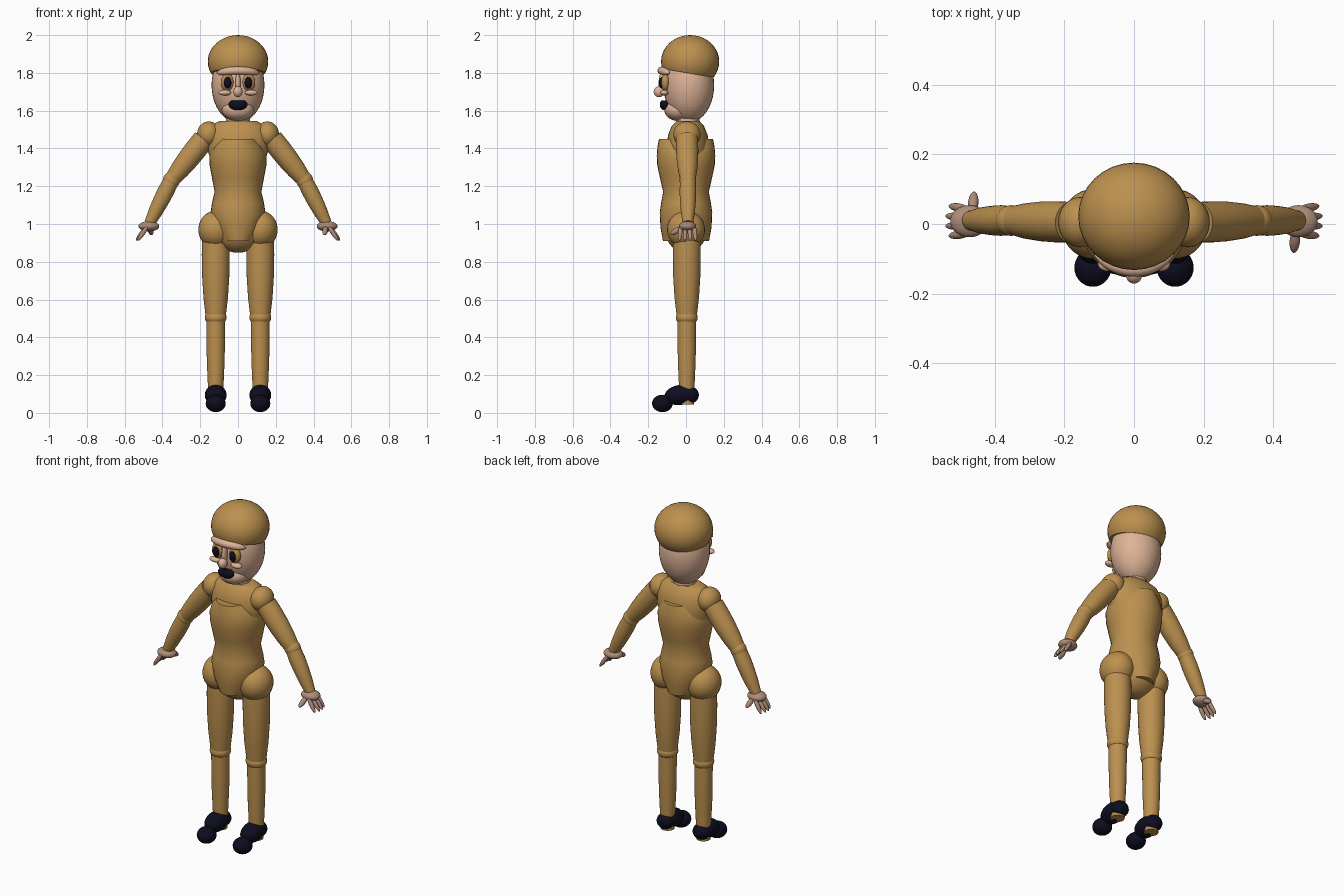
import bpy, bmesh, math
from mathutils import Vector, Matrix

cube = bpy.data.objects.get("Cube")
if cube:
    bpy.data.objects.remove(cube, do_unlink=True)


def material(name, rgb):
    m = bpy.data.materials.new(name)
    m.use_nodes = True
    m.diffuse_color = (*rgb, 1)
    m.node_tree.nodes["Principled BSDF"].inputs["Base Color"].default_value = (*rgb, 1)
    return m


OCHRE = material("ochre cloth", (0.50, 0.28, 0.078))
SKIN = material("skin", (0.73, 0.45, 0.31))
HAND = material("hand skin", (0.42, 0.26, 0.19))
DARK = material("dark navy", (0.004, 0.004, 0.014))


def finish(name, bm, mat):
    bmesh.ops.recalc_face_normals(bm, faces=bm.faces)
    mesh = bpy.data.meshes.new(name)
    bm.to_mesh(mesh)
    bm.free()
    ob = bpy.data.objects.new(name, mesh)
    bpy.context.collection.objects.link(ob)
    mesh.materials.append(mat)
    bpy.ops.object.select_all(action="DESELECT")
    ob.select_set(True)
    bpy.context.view_layer.objects.active = ob
    bpy.ops.object.shade_smooth_by_angle(angle=math.radians(40))
    return ob


def ball(name, centre, radii, mat, tilt=0, cut=None):
    """Ellipsoid, tilted about x, optionally cut flat below a plane."""
    bm = bmesh.new()
    bmesh.ops.create_uvsphere(bm, u_segments=32, v_segments=20, radius=1)
    m = Matrix.Translation(centre) @ Matrix.Rotation(tilt, 4, "X") @ Matrix.Diagonal((*radii, 1))
    bm.transform(m)
    if cut:
        geom = bm.verts[:] + bm.edges[:] + bm.faces[:]
        bmesh.ops.bisect_plane(bm, geom=geom, plane_co=cut[0], plane_no=cut[1], clear_inner=True)
        bmesh.ops.holes_fill(bm, edges=[e for e in bm.edges if e.is_boundary], sides=0)
    return finish(name, bm, mat)


def loft(name, rings, mat, segments=32):
    """Skin elliptical rings given as (centre, side axis, depth axis)."""
    bm = bmesh.new()
    loops = []
    for c, u, v in rings:
        angles = [2 * math.pi * i / segments for i in range(segments)]
        loops.append([bm.verts.new(c + u * math.cos(a) + v * math.sin(a)) for a in angles])
    for a, b in zip(loops, loops[1:]):
        for i in range(segments):
            j = (i + 1) % segments
            bm.faces.new((a[i], a[j], b[j], b[i]))
    bm.faces.new(loops[0])
    bm.faces.new(loops[-1])
    return finish(name, bm, mat)


def limb(name, start, end, radii, mat):
    """Round limb with radii spread evenly along its axis."""
    start, end = Vector(start), Vector(end)
    axis = (end - start).normalized()
    u = axis.cross(Vector((0, 1, 0))).normalized()
    v = axis.cross(u)
    n = len(radii) - 1
    rings = [(start.lerp(end, i / n), u * r, v * r) for i, r in enumerate(radii)]
    return loft(name, rings, mat)


def sausage(name, start, end, r, mat):
    """Slim ellipsoid stretched between two points."""
    start, end = Vector(start), Vector(end)
    d = end - start
    bm = bmesh.new()
    bmesh.ops.create_uvsphere(bm, u_segments=16, v_segments=12, radius=1)
    rot = d.to_track_quat("Z", "Y").to_matrix().to_4x4()
    bm.transform(Matrix.Translation((start + end) / 2) @ rot @ Matrix.Diagonal((r, r, d.length / 2, 1)))
    return finish(name, bm, mat)


# Torso: barrel with flat ends, shoulder yoke and pelvis
profile = [(0.91, 0.085, 0.122), (0.98, 0.125, 0.135), (1.06, 0.145, 0.139), (1.11, 0.138, 0.132),
           (1.17, 0.124, 0.121), (1.24, 0.137, 0.137), (1.31, 0.15, 0.152), (1.36, 0.152, 0.155),
           (1.41, 0.135, 0.151), (1.45, 0.1, 0.143)]
loft("torso", [(Vector((0, 0, z)), Vector((x, 0, 0)), Vector((0, y, 0))) for z, x, y in profile], OCHRE)
yoke = [(1.3, 0.13, 0.1), (1.4, 0.165, 0.115), (1.47, 0.165, 0.105), (1.52, 0.145, 0.085), (1.545, 0.1, 0.06)]
loft("shoulder_yoke", [(Vector((0, 0.01, z)), Vector((x, 0, 0)), Vector((0, y, 0))) for z, x, y in yoke], OCHRE)
ball("pelvis", (0, 0, 0.97), (0.135, 0.11, 0.122), OCHRE)

# Head, chin and cap
limb("neck", (0, 0.01, 1.5), (0, 0.01, 1.6), (0.065, 0.06), SKIN)
ball("head", (0, 0.015, 1.735), (0.14, 0.134, 0.198), SKIN)
ball("chin", (0, -0.04, 1.605), (0.085, 0.075, 0.06), SKIN)
ball("cap", (0, 0.022, 1.86), (0.16, 0.154, 0.14), OCHRE,
     cut=((0, 0.022, 1.797), Vector((0, 0.17, 1))))

# Face
brow = []
for i in range(17):
    t = i / 8 - 1
    r = 0.021 * math.sqrt(max(1 - t ** 4, 0.02))
    c = Vector((0.113 * t, -0.13 + 0.04 * t * t, 1.812 - 0.012 * t * t))
    brow.append((c, Vector((0, r, 0)), Vector((0, 0, r))))
loft("brow", brow, SKIN, 16)
ball("nose_bridge", (0, -0.125, 1.745), (0.014, 0.02, 0.06), SKIN)
ball("nose_tip", (0, -0.143, 1.7), (0.024, 0.028, 0.029), SKIN)
ball("mouth", (0, -0.112, 1.632), (0.05, 0.027, 0.03), DARK,
     cut=((0, 0, 1.655), Vector((0, 0, -1))))

for side, s in (("left", 1), ("right", -1)):
    ball(side + "_eye", (s * 0.057, -0.109, 1.75), (0.034, 0.024, 0.046), OCHRE)
    ball(side + "_pupil", (s * 0.055, -0.126, 1.748), (0.02, 0.018, 0.031), DARK)
    ball(side + "_cheek", (s * 0.07, -0.115, 1.695), (0.034, 0.022, 0.015), SKIN)

    # Legs
    x = s * 0.118
    ball(side + "_hip", (x, 0, 0.97), (0.092, 0.1, 0.1), OCHRE)
    limb(side + "_thigh", (x, 0.004, 0.95), (x, 0.004, 0.5), (0.072, 0.074, 0.072, 0.065, 0.052), OCHRE)
    ball(side + "_knee", (x, 0.004, 0.505), (0.058, 0.058, 0.043), OCHRE)
    limb(side + "_calf", (x, 0.004, 0.5), (x, 0.004, 0.045), (0.05, 0.049, 0.047, 0.042, 0.038), OCHRE)

    # Shoes
    ball(side + "_heel", (x, 0.022, 0.095), (0.05, 0.046, 0.045), DARK)
    ball(side + "_shoe", (x, -0.03, 0.095), (0.058, 0.085, 0.053), DARK, tilt=0.15)
    ball(side + "_toe", (x, -0.125, 0.05), (0.053, 0.055, 0.046), DARK)

    # Arms
    elbow, wrist = (s * 0.352, 0.01, 1.232), (s * 0.468, 0.01, 1.005)
    ball(side + "_shoulder", (s * 0.155, 0.005, 1.475), (0.062, 0.072, 0.068), OCHRE)
    limb(side + "_upper_arm", (s * 0.18, 0.005, 1.45), elbow, (0.058, 0.059, 0.057, 0.051, 0.04), OCHRE)
    ball(side + "_elbow", elbow, (0.045, 0.044, 0.046), OCHRE)
    limb(side + "_forearm", elbow, wrist, (0.041, 0.044, 0.042, 0.037, 0.028), OCHRE)

    # Hands
    ball(side + "_palm", (s * 0.472, 0.008, 0.988), (0.055, 0.046, 0.027), HAND)
    for i in range(4):
        y = 0.008 + (i - 1.5) * 0.026
        reach = 0.53 if i in (0, 3) else 0.54
        sausage(f"{side}_finger_{i + 1}", (s * 0.475, y * 0.9, 0.995), (s * reach, y * 1.1, 0.912), 0.012, HAND)
    sausage(side + "_thumb", (s * 0.465, 0.005 - s * 0.02, 0.985), (s * 0.458, 0.005 - s * 0.087, 0.945), 0.015, HAND)
